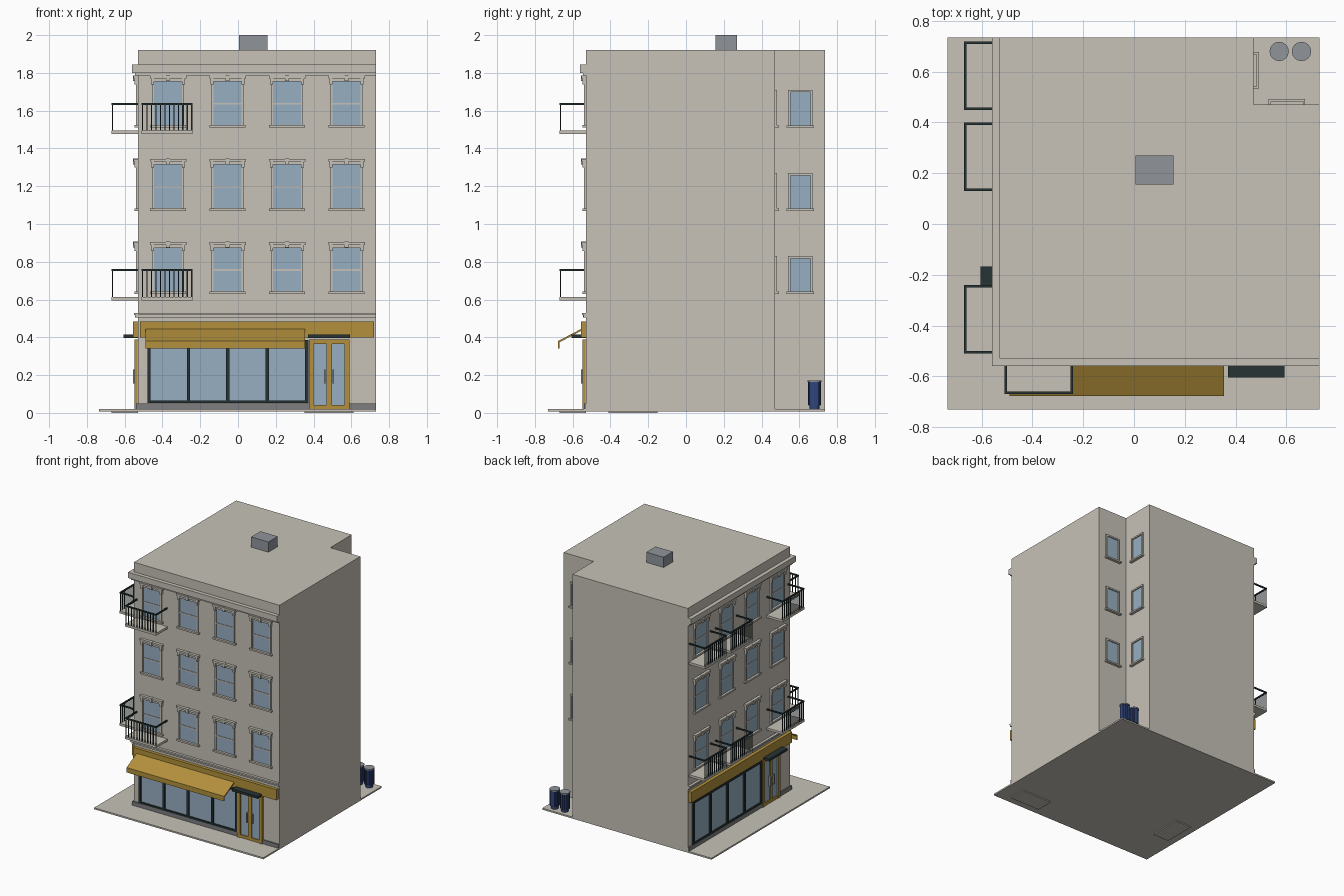
import bpy, bmesh, math

if "Cube" in bpy.data.objects:
    bpy.data.objects.remove(bpy.data.objects["Cube"])

def material(name, rgb):
    m = bpy.data.materials.new(name)
    m.diffuse_color = (*rgb, 1)
    m.use_nodes = True
    m.node_tree.nodes["Principled BSDF"].inputs["Base Color"].default_value = m.diffuse_color
    return m

STONE = material("warm stone", (0.57, 0.54, 0.48))
GLASS = material("pale blue glass", (0.31, 0.43, 0.54))
GOLD = material("mustard paint", (0.45, 0.28, 0.045))
DARK = material("dark metal", (0.02, 0.033, 0.033))
GREY = material("grey metal", (0.28, 0.30, 0.33))
BASE = material("grey plinth", (0.21, 0.21, 0.22))
BLUE = material("bin blue", (0.03, 0.06, 0.20))

def finish(name, bm, mat):
    bmesh.ops.recalc_face_normals(bm, faces=bm.faces)
    me = bpy.data.meshes.new(name)
    bm.to_mesh(me)
    bm.free()
    me.materials.append(mat)
    ob = bpy.data.objects.new(name, me)
    bpy.context.collection.objects.link(ob)
    return ob

def prism(bm, points, offset):
    """Extrude a closed outline along an offset."""
    f = bm.faces.new([bm.verts.new(p) for p in points])
    new = bmesh.ops.extrude_face_region(bm, geom=[f])["geom"]
    bmesh.ops.translate(bm, vec=offset, verts=[v for v in new if isinstance(v, bmesh.types.BMVert)])

def boxes(name, items, mat, wall=None):
    """Boxes as (u0, u1, out0, out1, z0, z1); wall maps u and out to x and y."""
    bm = bmesh.new()
    wall = wall or (lambda u, o: (u, o))
    for u0, u1, o0, o1, z0, z1 in items:
        pts = [(*wall(u, o), z0) for u, o in ((u0, o0), (u1, o0), (u1, o1), (u0, o1))]
        prism(bm, pts, (0, 0, z1 - z0))
    return finish(name, bm, mat)

# Walls: along-wall position and outward distance to x, y
def front(u, o): return (u, -0.53 - o)
def left(u, o): return (-0.53 - o, u)
def notch_back(u, o): return (u, 0.47 + o)
def notch_side(u, o): return (0.47 + o, u)

FLOORS = (0.63, 1.07, 1.51)
COLUMNS = (-0.37, -0.055, 0.26, 0.575)

# Main block with the rear corner cut out
bm = bmesh.new()
outline = [(-0.53, -0.53), (0.73, -0.53), (0.73, 0.47), (0.47, 0.47), (0.47, 0.735), (-0.53, 0.735)]
prism(bm, [(x, y, 0.012) for x, y in outline], (0, 0, 1.908))
finish("building_block", bm, STONE)

# Pavement, doorstep pads, rooftop box
boxes("pavement", [(-0.735, 0.73, -0.73, 0.735, 0.008, 0.02)], STONE)
boxes("roof_box", [(0.005, 0.155, 0.155, 0.27, 1.92, 2.0)], GREY)

def window(name, wall, u, z):
    boxes(name + "_glass", [(u - 0.075, u + 0.075, 0, 0.003, z + 0.015, z + 0.245)], GLASS, wall)
    trim = [(u - 0.096, u + 0.096, 0, 0.018, z, z + 0.013),                # sill
            (u - 0.075, u + 0.075, 0, 0.007, z + 0.122, z + 0.131),        # middle bar
            (u - 0.088, u + 0.088, 0, 0.014, z + 0.244, z + 0.262),        # head
            (u - 0.097, u + 0.097, 0, 0.022, z + 0.26, z + 0.275),         # hood
            (u - 0.011, u + 0.011, 0, 0.026, z + 0.246, z + 0.277)]        # keystone
    for s in (-1, 1):
        a, b = sorted((u + s * 0.074, u + s * 0.085))
        trim.append((a, b, 0, 0.01, z + 0.012, z + 0.246))
        a, b = sorted((u + s * 0.074, u + s * 0.09))
        trim.append((a, b, 0, 0.018, z + 0.228, z + 0.262))                # hood bracket
    boxes(name + "_trim", trim, STONE, wall)

def plain_window(name, wall, u, z):
    boxes(name + "_glass", [(u - 0.055, u + 0.055, 0, 0.003, z + 0.012, z + 0.19)], GLASS, wall)
    trim = [(u - 0.072, u + 0.072, 0, 0.022, z, z + 0.012),
            (u - 0.065, u + 0.065, 0, 0.012, z + 0.188, z + 0.2)]
    for a in (u - 0.065, u + 0.053):
        trim.append((a, a + 0.012, 0, 0.012, z + 0.012, z + 0.19))
    boxes(name + "_trim", trim, STONE, wall)

def balcony(name, wall, u, z):
    a, b, d, top = u - 0.135, u + 0.135, 0.14, z + 0.165
    boxes(name + "_slab", [(a, b, 0, d, z, z + 0.018)], STONE, wall)
    rails = [(a, b, d - 0.01, d, top - 0.01, top),
             (a, a + 0.01, 0, d, top - 0.01, top),
             (b - 0.01, b, 0, d, top - 0.01, top)]
    for i in range(12):
        x = a + 0.002 + i * (b - a - 0.01) / 11
        rails.append((x, x + 0.006, d - 0.008, d - 0.002, z + 0.018, top - 0.01))
    boxes(name + "_railing", rails, DARK, wall)

def shopfront(name, wall, shop, door, end):
    """Display window between shop limits, with a double door between door limits."""
    s0, s1 = shop
    d0, d1 = door
    boxes(name + "_shop_glass", [(s0, s1, 0, 0.004, 0.06, 0.38)], GLASS, wall)
    frame = [(s0, s1, 0, 0.015, 0.052, 0.065), (s0, s1, 0, 0.015, 0.373, 0.387)]
    for i in range(5):
        x = s0 + i * (s1 - s0 - 0.018) / 4
        frame.append((x, x + 0.018, 0, 0.015, 0.052, 0.387))
    boxes(name + "_shop_frame", frame, DARK, wall)
    # Plinth on both sides of the door
    boxes(name + "_plinth", [(-0.54, d0, 0, 0.01, 0.02, 0.05), (d1, end, 0, 0.01, 0.02, 0.05)], BASE, wall)
    # Door frame, leaves, handles, canopy and pad
    m = (d0 + d1) / 2
    boxes(name + "_door_glass", [(d0, d1, 0, 0.006, 0.02, 0.38)], GLASS, wall)
    boxes(name + "_door_frame", [(d0, d0 + 0.025, 0, 0.018, 0.02, 0.388), (d1 - 0.025, d1, 0, 0.018, 0.02, 0.388),
                                 (m - 0.014, m + 0.014, 0, 0.014, 0.02, 0.37), (d0, d1, 0, 0.018, 0.365, 0.388),
                                 (d0, d1, 0, 0.014, 0.02, 0.042)], GOLD, wall)
    boxes(name + "_door_handles", [(m + s - 0.004, m + s + 0.004, 0.006, 0.025, 0.155, 0.23)
                                   for s in (-0.022, 0.022)], GREY, wall)
    boxes(name + "_door_canopy", [(d0 - 0.004, d1 + 0.004, 0, 0.075, 0.397, 0.415)], DARK, wall)
    boxes(name + "_door_pad", [(m - 0.13, m + 0.13, 0.0, 0.14, 0, 0.012)], STONE, wall)
    # Sign band, belt course and cornice
    boxes(name + "_sign_band", [(-0.52, end - 0.01, 0, 0.025, 0.4, 0.483)], GOLD, wall)
    boxes(name + "_belt_course", [(-0.545, end, 0, 0.012, 0.505, 0.518),
                                  (-0.55, end, 0, 0.02, 0.518, 0.53)], STONE, wall)
    boxes(name + "_cornice", [(-0.545, end, 0, 0.015, 1.785, 1.8),
                              (-0.56, end, 0, 0.03, 1.8, 1.845)], STONE, wall)

# Two street facades
for label, wall, balcony_cols in (("front", front, (0,)), ("left", left, (0, 2, 3))):
    for f, z in enumerate(FLOORS):
        for c, u in enumerate(COLUMNS):
            window(f"{label}_window_{f}_{c}", wall, u, z)
            if c in balcony_cols and f != 1:
                balcony(f"{label}_balcony_{f}_{c}", wall, u - 0.005 + 0.005 * c, z - 0.034)
shopfront("front", front, (-0.48, 0.373), (0.375, 0.59), 0.73)
shopfront("left", left, (-0.17, 0.685), (-0.388, -0.172), 0.735)

# Rear light-well windows
for f, z in enumerate(FLOORS):
    plain_window(f"rear_window_{f}", notch_back, 0.602, z)
    plain_window(f"rear_side_window_{f}", notch_side, 0.605, z)

# Sloped awning with a hanging valance
bm = bmesh.new()
profile = [(-0.55, 0.447), (-0.678, 0.38), (-0.678, 0.342), (-0.671, 0.342), (-0.671, 0.373), (-0.55, 0.437)]
prism(bm, [(-0.49, y, z) for y, z in profile], (0.845, 0, 0))
finish("awning", bm, GOLD)

# Rubbish bins with ribs and lids
def cylinder(name, x, y, r, z0, z1, mat):
    bm = bmesh.new()
    n = 16
    prism(bm, [(x + r * math.cos(i * math.tau / n), y + r * math.sin(i * math.tau / n), z0)
               for i in range(n)], (0, 0, z1 - z0))
    return finish(name, bm, mat)

for i, x in enumerate((0.572, 0.66)):
    y = 0.68
    cylinder(f"bin_foot_{i}", x, y, 0.027, 0.02, 0.042, BLUE)
    cylinder(f"bin_body_{i}", x, y, 0.032, 0.04, 0.165, BLUE)
    cylinder(f"bin_lid_{i}", x, y, 0.038, 0.163, 0.172, GREY)
    ribs = []
    for k in range(12):
        a = k * math.tau / 12
        cx, cy = x + 0.032 * math.cos(a), y + 0.032 * math.sin(a)
        ribs.append((cx - 0.003, cx + 0.003, cy - 0.003, cy + 0.003, 0.042, 0.163))
    boxes(f"bin_ribs_{i}", ribs, BLUE)
